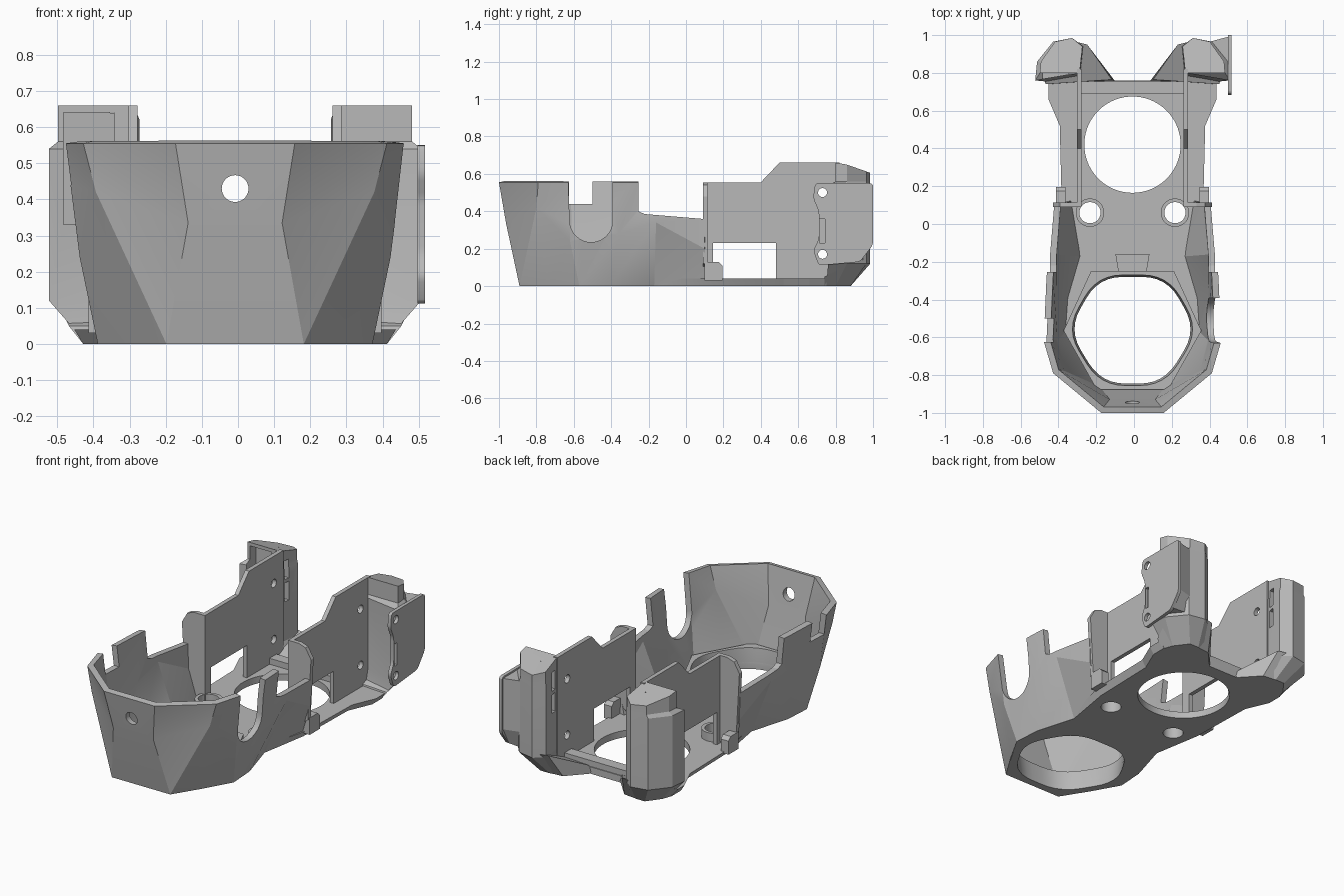
import bpy, bmesh, math
from mathutils import Vector

if "Cube" in bpy.data.objects:
    bpy.data.objects.remove(bpy.data.objects["Cube"])

SHIFT = -0.008
mat = bpy.data.materials.new("plain grey")
mat.use_nodes = True
grey = (0.48, 0.48, 0.48, 1)
mat.diffuse_color = grey
mat.node_tree.nodes["Principled BSDF"].inputs["Base Color"].default_value = grey


def make(name, bm, closed=True):
    if closed:
        bmesh.ops.recalc_face_normals(bm, faces=bm.faces)
    me = bpy.data.meshes.new(name)
    bm.to_mesh(me)
    bm.free()
    ob = bpy.data.objects.new(name, me)
    bpy.context.collection.objects.link(ob)
    me.materials.append(mat)
    ob.location.x = SHIFT
    return ob


def loft(name, rings):
    """Closed solid through rings of 3D points."""
    bm = bmesh.new()
    rows = [[bm.verts.new(p) for p in r] for r in rings]
    n = len(rows[0])
    for lo, hi in zip(rows, rows[1:]):
        for i in range(n):
            j = (i + 1) % n
            bm.faces.new((lo[i], lo[j], hi[j], hi[i]))
    bm.faces.new(rows[0][::-1])
    bm.faces.new(rows[-1])
    return make(name, bm)


def prism(name, pts, axis, a, b):
    """Extrude a 2D outline along x, y or z."""
    put = {"x": lambda p, t: (t, p[0], p[1]),
           "y": lambda p, t: (p[0], t, p[1]),
           "z": lambda p, t: (p[0], p[1], t)}[axis]
    return loft(name, [[put(p, t) for p in pts] for t in (a, b)])


def box(name, x, y, z):
    return prism(name, [(x[0], y[0]), (x[1], y[0]), (x[1], y[1]), (x[0], y[1])], "z", *z)


def disc(c, r, n=48):
    return [(c[0] + r * math.cos(math.tau * i / n), c[1] + r * math.sin(math.tau * i / n))
            for i in range(n)]


def rounded(pts, r, steps=6):
    """Round every corner of a 2D outline."""
    out = []
    for i, p in enumerate(pts):
        p = Vector(p)
        a = p + (Vector(pts[i - 1]) - p).normalized() * r
        b = p + (Vector(pts[(i + 1) % len(pts)]) - p).normalized() * r
        for k in range(steps + 1):
            t = k / steps
            out.append(tuple(a * (1 - t) ** 2 + p * 2 * t * (1 - t) + b * t * t))
    return out


def bake(ob):
    dg = bpy.context.evaluated_depsgraph_get()
    me = bpy.data.meshes.new_from_object(ob.evaluated_get(dg))
    ob.modifiers.clear()
    ob.data = me


def cut(ob, *cutters):
    for c in cutters:
        c.hide_render = True
        m = ob.modifiers.new("cut", "BOOLEAN")
        m.operation, m.solver, m.object = "DIFFERENCE", "EXACT", c
    bake(ob)


def both(half):
    """Full outline from the +x half, listed front to back."""
    return half + [(-p[0], *p[1:]) for p in reversed(half)]


cutters = []


def cutter(ob):
    cutters.append(ob)
    return ob


# Faceted front cup: bottom, middle and top point of each station
stations = [
    ((.19, -.89, 0), (.13, -.962, .335), (.165, -1, .555)),
    ((.29, -.73, 0), (.385, -.80, .42), (.42, -.79, .555)),
    ((.38, -.57, 0), (.43, -.62, .24), (.47, -.62, .555)),
    ((.37, -.41, 0), (.435, -.36, .28), (.455, -.28, .555)),
    ((.30, -.17, 0), (.435, -.16, .34), (.44, -.14, .555)),
    ((.35, .12, 0), (.41, .10, .20), (.42, .10, .555)),
]
flip = [[(-x, y, z) for x, y, z in s] for s in reversed(stations)]
bm = bmesh.new()
cols = [[bm.verts.new(p) for p in s] for s in flip + stations]
for i, (a, b) in enumerate(zip(cols, cols[1:])):
    for k in range(2):
        quad = (a[k], b[k], b[k + 1], a[k + 1])
        # Mirror the diagonal from side to side
        t = 0 if i >= len(stations) else 1
        bm.faces.new((quad[t], quad[t + 1], quad[t + 2]))
        bm.faces.new((quad[t], quad[t + 2], quad[(t + 3) % 4]))
cup = make("front_cup", bm, closed=False)
sol = cup.modifiers.new("wall", "SOLIDIFY")
sol.thickness, sol.offset = 0.035, -1
bake(cup)

# Cup rim cut-outs: low rear sides, round notch on one side, step on the other
low = cutter(prism("rim_cutter", [(-.255, .7), (-.255, .40), (-.22, .385), (.08, .36), (.3, .36), (.3, .7)], "x", -1, 1))
arc = [(-.507 + .115 * math.cos(t), .35 + .115 * math.sin(t))
       for t in [math.pi * (1 + i / 16) for i in range(17)]]
notch = cutter(prism("notch_cutter", [(-.635, .7)] + arc + [(-.392, .7)], "x", .2, 1))
step = cutter(box("step_cutter", (-1, -.2), (-.625, -.5), (.44, .7)))
peep = cutter(prism("peep_cutter", disc((0, .43), .037), "y", -1.2, -.8))
cut(cup, low, notch, step, peep)

# Floor with flared rear flanges
half = [(.19, -.89), (.38, -.57), (.37, -.41), (.30, -.17), (.35, .12),
        (.36, .52), (.42, .66), (.42, .75), (.09, .76)]
outline = both(half)
flare = [(x + math.copysign(.025, x) * (y > .1 and abs(x) > .2), y, .04) for x, y in outline]
floor = loft("floor", [[(x, y, 0) for x, y in outline], flare])
rim_out = both([(.19, -.875), (.365, -.565), (.22, -.25)])
rim = prism("mouth_rim", rim_out, "z", .002, .12)
mouth = rounded(both([(.165, -.845), (.34, -.56), (.18, -.28)]), .13)
mouth_c = cutter(loft("mouth_cutter", [[(x * f, (y + .56) * f - .56, z) for x, y in mouth]
                                       for f, z in ((1, -.1), (1, .03), (1.04, .13))]))
ring_c = cutter(prism("ring_cutter", disc((0, .42), .255, 72), "z", -.1, .3))
screws = [cutter(prism("screw_cutter", disc((s * .225, .06), .056), "z", -.1, .3)) for s in (1, -1)]
cut(floor, mouth_c, ring_c, *screws)
cut(rim, mouth_c)
prism("floor_bracket", [(-.075, -.25), (.075, -.25), (.09, -.16), (-.09, -.16)], "z", .03, .1)
box("rear_bar", (-.27, .27), (.69, .755), (.03, .075))

holes = [cutter(prism("hole_cutter", disc((.73, z), .024, 24), "x", -1, 1)) for z in (.5, .17)]
window = cutter(box("window_cutter", (-1, 1), (.145, .48), (.04, .23)))

for s, side in ((1, "left"), (-1, "right")):
    def m(pts):
        return [(s * p[0], *p[1:]) for p in pts]

    # Screw boss and round pad
    boss = prism(side + "_screw_boss", disc((s * .225, .06), .075), "z", .01, .09)
    cut(boss, screws[0 if s > 0 else 1])
    prism(side + "_pad", disc((s * .175, -.045), .056), "z", .01, .046)

    # Upright side panel with window and screw holes
    panel = prism(side + "_panel", [(.1, .01), (.1, .555), (.4, .555), (.5, .66), (.82, .66), (.82, .01)],
                  "x", s * .27, s * .295)
    cut(panel, window, *holes)
    prism(side + "_cross_wall", m([(.27, .03), (.40, .12), (.42, .48), (.385, .54), (.34, .555), (.27, .555)]),
          "y", .09, .115)
    prism(side + "_wall_tab", [(.1, .03), (.195, .03), (.195, .11), (.175, .13), (.1, .13)],
          "x", s * .355, s * .405)

    # Rear corner column
    low_pts = [(.275, .77), (.22, .86), (.28, .88), (.34, .88), (.40, .80), (.41, .75)]
    mid_pts = [(.28, .80), (.26, .94), (.32, .985), (.42, .965), (.505, .86), (.515, .76)]
    top_pts = [(.28, .80), (.265, .94), (.32, .985), (.41, .965), (.485, .86), (.49, .80)]
    levels = [[(x, y, 0) for x, y in low_pts], [(x, y, .12) for x, y in mid_pts],
              [(x, y, .54) for x, y in mid_pts], [(x, y, .56) for x, y in top_pts],
              [(x, y, .66 - max(0, y - .83) * .35) for x, y in top_pts]]
    column = loft(side + "_rear_column", [m(r) for r in levels])
    front = .825 if s > 0 else .7
    pocket = cutter(prism("pocket_cutter", m([(.335, front), (.475, front), (.475, .855), (.335, .875)]),
                          "z", .33, .64))
    slots = [cutter(box("slot_cutter", sorted((s * .2, s * .35)), (.835, .87), z))
             for z in ((.35, .46), (.48, .59))]
    cut(column, pocket, *slots)

    # Sloped rear foot
    foot_low = [(.08, .74), (.20, .87), (.30, .88), (.40, .80), (.42, .74)]
    foot_top = [(.11, .765, .05), (.24, .95, .14), (.34, .975, .14), (.49, .86, .11), (.46, .74, .05)]
    loft(side + "_rear_foot", [m([(x, y, 0) for x, y in foot_low]), m(foot_top)])

# Scalloped mounting plate on one side, joined to the column by a corner web
plate = prism("mount_plate", rounded([(.68, .47), (.69, .55), (1, .55), (1, .22), (.93, .13), (.71, .11),
                                      (.68, .19), (.71, .25), (.71, .40)], .02, 4), "x", .505, .525)
slit = cutter(box("slit_cutter", (.49, .6), (.715, .742), (.23, .36)))
cut(plate, slit, *holes)
web_low = [(.38, .95), (.49, .85), (.51, .87), (.512, .94)]
web_top = [(.39, .96), (.50, .85), (.52, .87), (.52, .995)]
loft("plate_web", [[(x, y, z) for x, y in pts] for pts, z in ((web_low, .14), (web_top, .24), (web_top, .54))])

# Remove the cutters and shade
for c in cutters:
    bpy.data.objects.remove(c)
for ob in list(bpy.context.collection.objects):
    if ob.type == "MESH":
        bpy.ops.object.select_all(action="DESELECT")
        ob.select_set(True)
        bpy.context.view_layer.objects.active = ob
        bpy.ops.object.shade_smooth_by_angle(angle=math.radians(18))
